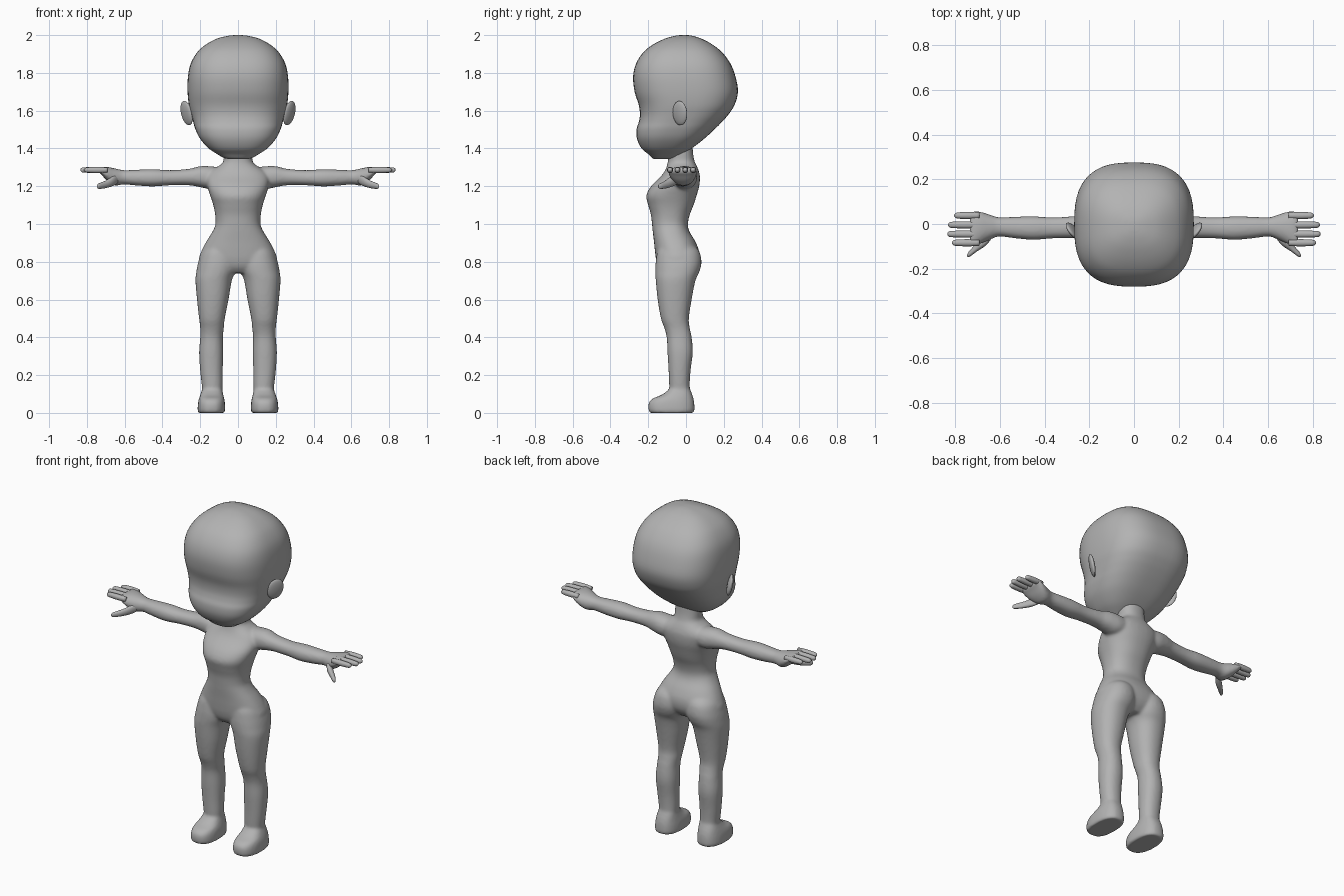
import bpy, bmesh, math
from mathutils import Matrix, Vector

grey = bpy.data.materials.new("plain grey")
grey.diffuse_color = (0.45, 0.45, 0.45, 1)


def spline_rows(rows, steps):
    """Catmull-Rom interpolation through the cross-section rows."""
    out = []
    for i in range(len(rows) - 1):
        p = [Vector(rows[min(max(i + k, 0), len(rows) - 1)]) for k in (-1, 0, 1, 2)]
        for s in range(steps):
            t = s / steps
            out.append(0.5 * (2 * p[1] + (p[2] - p[0]) * t
                              + (2 * p[0] - 5 * p[1] + 4 * p[2] - p[3]) * t * t
                              + (3 * p[1] - p[0] - 3 * p[2] + p[3]) * t ** 3))
    return out + [Vector(rows[-1])]


def loft(bm, rows, axis="z", power=2.2, side=1, steps=4, seg=40):
    """Closed loft. Row = position on axis, then min/max of both cross axes
    (x and y for a z loft, y and z for an x loft)."""
    rings = []
    for t, a0, a1, b0, b1 in spline_rows(rows, steps):
        ring = []
        for k in range(seg):
            c, s = (f(2 * math.pi * k / seg) for f in (math.cos, math.sin))
            a = (a0 + a1) / 2 + (a1 - a0) / 2 * math.copysign(abs(c) ** (2 / power), c)
            b = (b0 + b1) / 2 + (b1 - b0) / 2 * math.copysign(abs(s) ** (2 / power), s)
            co = (side * a, b, t) if axis == "z" else (side * t, a, b)
            ring.append(bm.verts.new(co))
        rings.append(ring)
    for r, q in zip(rings, rings[1:]):
        for k in range(seg):
            j = (k + 1) % seg
            bm.faces.new((r[k], r[j], q[j], q[k]))
    bm.faces.new(rings[0])
    bm.faces.new(rings[-1])


def finish(bm, name):
    bmesh.ops.recalc_face_normals(bm, faces=bm.faces)
    for f in bm.faces:
        f.smooth = True
    mesh = bpy.data.meshes.new(name)
    bm.to_mesh(mesh)
    bm.free()
    mesh.materials.append(grey)
    ob = bpy.data.objects.new(name, mesh)
    bpy.context.collection.objects.link(ob)
    return ob


def symmetric(rows):
    """Expand (z, half width, front, back) into full rows."""
    return [(z, -w, w, f, b) for z, w, f, b in rows]


# Head: tall rounded skull, mouth bulge, small chin
bm = bmesh.new()
loft(bm, symmetric([
    (1.343, 0.04, -0.165, -0.09), (1.35, 0.075, -0.18, -0.06),
    (1.37, 0.11, -0.20, -0.02), (1.40, 0.155, -0.235, 0.03),
    (1.45, 0.20, -0.259, 0.095), (1.50, 0.225, -0.262, 0.15),
    (1.54, 0.237, -0.25, 0.19), (1.58, 0.248, -0.244, 0.225),
    (1.63, 0.26, -0.25, 0.257), (1.70, 0.267, -0.272, 0.275),
    (1.78, 0.265, -0.28, 0.262), (1.85, 0.25, -0.264, 0.235),
    (1.91, 0.215, -0.225, 0.19), (1.95, 0.17, -0.175, 0.14),
    (1.98, 0.115, -0.115, 0.085), (1.995, 0.06, -0.065, 0.04),
    (2.0, 0.02, -0.03, 0.01)]), power=2.7, seg=56)
finish(bm, "head")

# Ears: thin discs flaring out towards the back
bm = bmesh.new()
for side in (1, -1):
    m = (Matrix.Translation((side * 0.272, -0.032, 1.587))
         @ Matrix.Rotation(side * math.radians(14), 4, "Y")
         @ Matrix.Rotation(side * math.radians(-36), 4, "Z")
         @ Matrix.Diagonal((0.015, 0.046, 0.066, 1)))
    bmesh.ops.create_uvsphere(bm, u_segments=24, v_segments=14, radius=1, matrix=m)
finish(bm, "ears")

# Body: torso, legs, feet and arms fused into one skin
bm = bmesh.new()
loft(bm, symmetric([
    (0.74, 0.10, -0.12, 0.02), (0.77, 0.17, -0.145, 0.05),
    (0.81, 0.207, -0.158, 0.068), (0.86, 0.192, -0.165, 0.068),
    (0.91, 0.166, -0.17, 0.048), (0.96, 0.135, -0.176, 0.018),
    (1.00, 0.119, -0.18, 0.01), (1.05, 0.121, -0.186, 0.02),
    (1.10, 0.131, -0.20, 0.04), (1.15, 0.147, -0.21, 0.056),
    (1.20, 0.162, -0.185, 0.07), (1.25, 0.165, -0.135, 0.074),
    (1.28, 0.145, -0.113, 0.068), (1.305, 0.105, -0.102, 0.058),
    (1.33, 0.078, -0.096, 0.046), (1.37, 0.076, -0.095, 0.038),
    (1.42, 0.076, -0.095, 0.035)]), power=2.3)
for side in (1, -1):
    # Leg
    loft(bm, [
        (0.90, 0.05, 0.14, -0.12, 0.02), (0.86, 0.015, 0.188, -0.15, 0.068),
        (0.80, 0.004, 0.21, -0.16, 0.082), (0.75, 0.012, 0.22, -0.162, 0.072),
        (0.70, 0.033, 0.225, -0.16, 0.05), (0.60, 0.05, 0.217, -0.15, 0.03),
        (0.50, 0.07, 0.206, -0.133, 0.015), (0.45, 0.075, 0.20, -0.115, 0.02),
        (0.40, 0.08, 0.20, -0.102, 0.03), (0.32, 0.078, 0.206, -0.098, 0.036),
        (0.22, 0.081, 0.20, -0.092, 0.024), (0.13, 0.082, 0.19, -0.088, 0.02),
        (0.06, 0.09, 0.185, -0.08, 0.03)], side=side)
    # Foot
    loft(bm, [
        (0.0, 0.072, 0.21, -0.192, 0.04), (0.012, 0.068, 0.214, -0.198, 0.045),
        (0.05, 0.069, 0.212, -0.198, 0.044), (0.075, 0.073, 0.207, -0.178, 0.04),
        (0.095, 0.078, 0.20, -0.13, 0.034), (0.125, 0.084, 0.189, -0.09, 0.022),
        (0.15, 0.092, 0.178, -0.08, 0.01)], side=side, power=2.5)
    # Arm and palm
    loft(bm, [
        (0.06, -0.06, 0.05, 1.20, 1.295), (0.14, -0.07, 0.058, 1.185, 1.305),
        (0.20, -0.068, 0.05, 1.195, 1.306), (0.26, -0.063, 0.036, 1.205, 1.292),
        (0.36, -0.064, 0.03, 1.205, 1.285), (0.45, -0.071, 0.034, 1.199, 1.29),
        (0.54, -0.063, 0.032, 1.204, 1.287), (0.605, -0.056, 0.03, 1.21, 1.285),
        (0.65, -0.073, 0.044, 1.203, 1.294), (0.69, -0.09, 0.056, 1.225, 1.302),
        (0.72, -0.097, 0.056, 1.258, 1.302), (0.735, -0.09, 0.05, 1.272, 1.298)],
        axis="x", side=side)
body = finish(bm, "body")
remesh = body.modifiers.new("fuse", "REMESH")
remesh.mode = "VOXEL"
remesh.voxel_size = 0.008
remesh.use_smooth_shade = True
smooth = body.modifiers.new("soften", "SMOOTH")
smooth.factor = 0.5
smooth.iterations = 8

# Fingers and thumbs
bm = bmesh.new()
for side in (1, -1):
    for y, tip in ((0.038, 0.805), (-0.004, 0.832), (-0.045, 0.835), (-0.084, 0.815)):
        loft(bm, [(x, y - r, y + r, 1.286 - r, 1.286 + r) for x, r in (
            (0.69, 0.013), (0.74, 0.016), (tip - 0.02, 0.014),
            (tip - 0.006, 0.01), (tip, 0.003))], axis="x", side=side, seg=16, steps=3)
    loft(bm, [(x, y - w, y + w, z - h, z + h) for x, y, z, w, h in (
        (0.63, -0.035, 1.24, 0.02, 0.02), (0.66, -0.07, 1.228, 0.024, 0.026),
        (0.70, -0.102, 1.21, 0.019, 0.02), (0.73, -0.128, 1.202, 0.015, 0.016),
        (0.742, -0.138, 1.2, 0.01, 0.012), (0.747, -0.142, 1.2, 0.003, 0.004))],
        axis="x", side=side, seg=16, steps=3)
finish(bm, "fingers")
